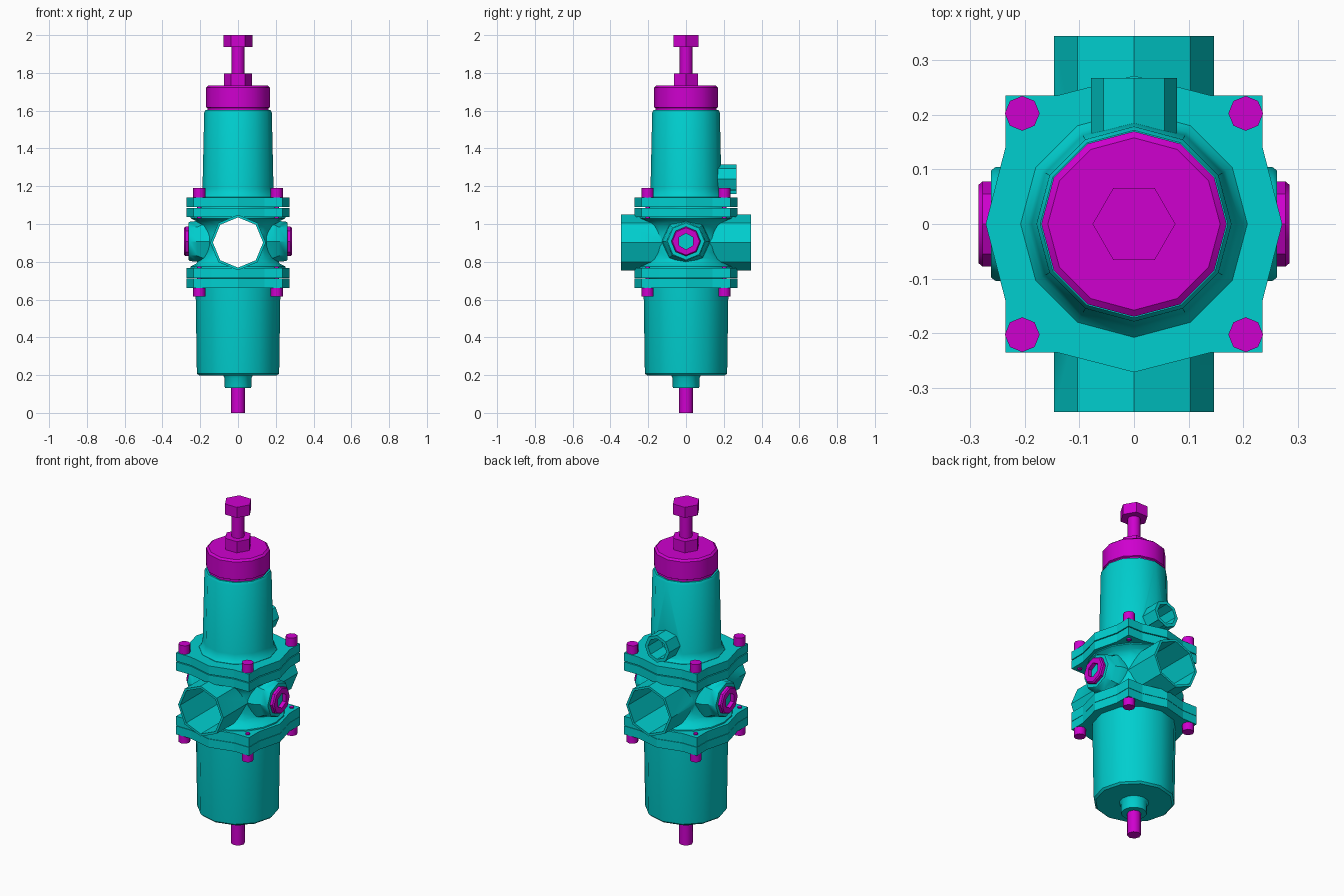
import bpy, bmesh
from math import cos, sin, pi, radians
from mathutils import Vector

if "Cube" in bpy.data.objects:
    bpy.data.objects.remove(bpy.data.objects["Cube"])


def material(name, rgb):
    m = bpy.data.materials.new(name)
    m.diffuse_color = (*rgb, 1)
    m.use_nodes = True
    m.node_tree.nodes["Principled BSDF"].inputs["Base Color"].default_value = m.diffuse_color
    return m


TEAL = material("teal_casting", (0.0, 0.62, 0.62))
PINK = material("magenta_hardware", (0.62, 0.0, 0.62))


def loft(name, rings, mat, axis=(0, 0, 1), loc=(0, 0, 0), smooth=35):
    """Skin a stack of rings and close both ends; local z points along axis."""
    bm = bmesh.new()
    vs = [[bm.verts.new(p) for p in r] for r in rings]
    n = len(vs[0])
    for a, b in zip(vs, vs[1:]):
        for i in range(n):
            bm.faces.new((a[i], a[(i + 1) % n], b[(i + 1) % n], b[i]))
    bm.faces.new(vs[0][::-1])
    bm.faces.new(vs[-1])
    rot = Vector((0, 0, 1)).rotation_difference(Vector(axis))
    for v in bm.verts:
        v.co = rot @ v.co + Vector(loc)
    bmesh.ops.recalc_face_normals(bm, faces=bm.faces)
    me = bpy.data.meshes.new(name)
    bm.to_mesh(me)
    bm.free()
    me.materials.append(mat)
    ob = bpy.data.objects.new(name, me)
    bpy.context.collection.objects.link(ob)
    finish(ob, smooth)
    return ob


def finish(ob, angle):
    bpy.ops.object.select_all(action='DESELECT')
    bpy.context.view_layer.objects.active = ob
    ob.select_set(True)
    bpy.ops.object.shade_smooth_by_angle(angle=radians(angle))


def lathe(name, profile, sides, mat, **kw):
    return loft(name, [[(r * cos(2 * pi * i / sides), r * sin(2 * pi * i / sides), z)
                        for i in range(sides)] for r, z in profile], mat, **kw)


def flange(name, z0, z1):
    """Square plate whose four sides bulge to a shallow point."""
    quarter = [(0.272, 0), (0.236, 0.14), (0.236, 0.236), (0.14, 0.236)]
    pts = []
    for _ in range(4):
        pts += quarter
        quarter = [(-y, x) for x, y in quarter]
    return loft(name, [[(x, y, z) for x, y in pts] for z in (z0, z1)], TEAL, smooth=10)


def combine(ob, others, op, angle=47):
    for o in others:
        m = ob.modifiers.new("join", 'BOOLEAN')
        m.operation, m.object, m.solver = op, o, 'EXACT'
        bpy.context.view_layer.objects.active = ob
        bpy.ops.object.modifier_apply(modifier=m.name)
        bpy.data.objects.remove(o)
    finish(ob, angle)


CZ = 0.902  # height of the pipe axis

# Valve body: waist, flanges, through pipe and side bosses
body = lathe("valve_body", [(0.2, 0.705), (0.252, 0.76), (0.25, 0.775), (0.222, 0.79), (0.203, 0.815),
                            (0.195, 0.85), (0.195, 0.955), (0.203, 0.99), (0.222, 1.015),
                            (0.25, 1.03), (0.252, 1.045), (0.2, 1.097)], 16, TEAL)
parts = [flange("lower_plate", 0.713, 0.768), flange("upper_plate", 1.036, 1.086),
         lathe("pipe", [(0.147, -0.345), (0.147, 0.345)], 8, TEAL, axis=(0, 1, 0), loc=(0, 0, CZ))]
for s in (-1, 1):
    parts.append(lathe("side_boss", [(0.128, 0.15), (0.122, 0.195), (0.108, 0.215), (0.104, 0.255), (0.098, 0.262)],
                       8, TEAL, axis=(s, 0, 0), loc=(0, 0, CZ + 0.006)))
combine(body, parts, 'UNION')
combine(body, [lathe("bore", [(0.133, -0.5), (0.133, 0.5)], 8, TEAL, axis=(0, 1, 0), loc=(0, 0, CZ))],
        'DIFFERENCE')

# Side plugs with hex sockets
for s, side in ((-1, "left"), (1, "right")):
    place = dict(axis=(s, 0, 0), loc=(0, 0, CZ + 0.006))
    plug = lathe(side + "_plug", [(0.078, 0.2), (0.078, 0.278), (0.072, 0.285)], 8, PINK, **place)
    combine(plug, [lathe("socket", [(0.043, 0.255), (0.043, 0.32)], 6, PINK, **place)], 'DIFFERENCE')

# Bowl with drain boss and drain pin
bowl = lathe("bowl", [(0.206, 0.198), (0.217, 0.208), (0.218, 0.215), (0.225, 0.69)], 12, TEAL)
combine(bowl, [flange("bowl_plate", 0.662, 0.711)], 'UNION')
lathe("drain_boss", [(0.068, 0.132), (0.071, 0.14), (0.071, 0.185), (0.08, 0.2)], 12, TEAL)
lathe("drain_pin", [(0.037, 0), (0.037, 0.15)], 8, PINK, smooth=46)

# Bonnet with rear vent port
bonnet = lathe("bonnet", [(0.208, 1.12), (0.208, 1.142), (0.195, 1.158), (0.188, 1.19),
                          (0.179, 1.59), (0.172, 1.603)], 12, TEAL)
port = dict(axis=(0, 1, 0), loc=(0, 0, 1.237))
combine(bonnet, [flange("bonnet_plate", 1.091, 1.14),
                 lathe("vent", [(0.079, 0.08), (0.079, 0.268)], 8, TEAL, **port)], 'UNION')
combine(bonnet, [lathe("vent_bore", [(0.06, 0.15), (0.06, 0.4)], 8, TEAL, **port)], 'DIFFERENCE')

# Cap, lock nut and adjusting screw
lathe("cap", [(0.162, 1.595), (0.162, 1.614), (0.17, 1.618), (0.17, 1.722), (0.158, 1.732)], 12, PINK)
lathe("lock_nut", [(0.074, 1.725), (0.074, 1.798)], 6, PINK)
lathe("screw_shaft", [(0.035, 1.75), (0.035, 1.95)], 8, PINK, smooth=46)
lathe("screw_head", [(0.076, 1.938), (0.076, 2.0)], 6, PINK)

# Corner bolts above and below
for x in (-0.205, 0.205):
    for y in (-0.203, 0.203):
        lathe("upper_bolt", [(0.012, 1.028), (0.012, 1.138), (0.032, 1.138), (0.032, 1.19)], 8, PINK,
              loc=(x, y, 0), smooth=46)
        lathe("lower_bolt", [(0.032, 0.617), (0.032, 0.664), (0.012, 0.664), (0.012, 0.775)], 8, PINK,
              loc=(x, y, 0), smooth=46)
